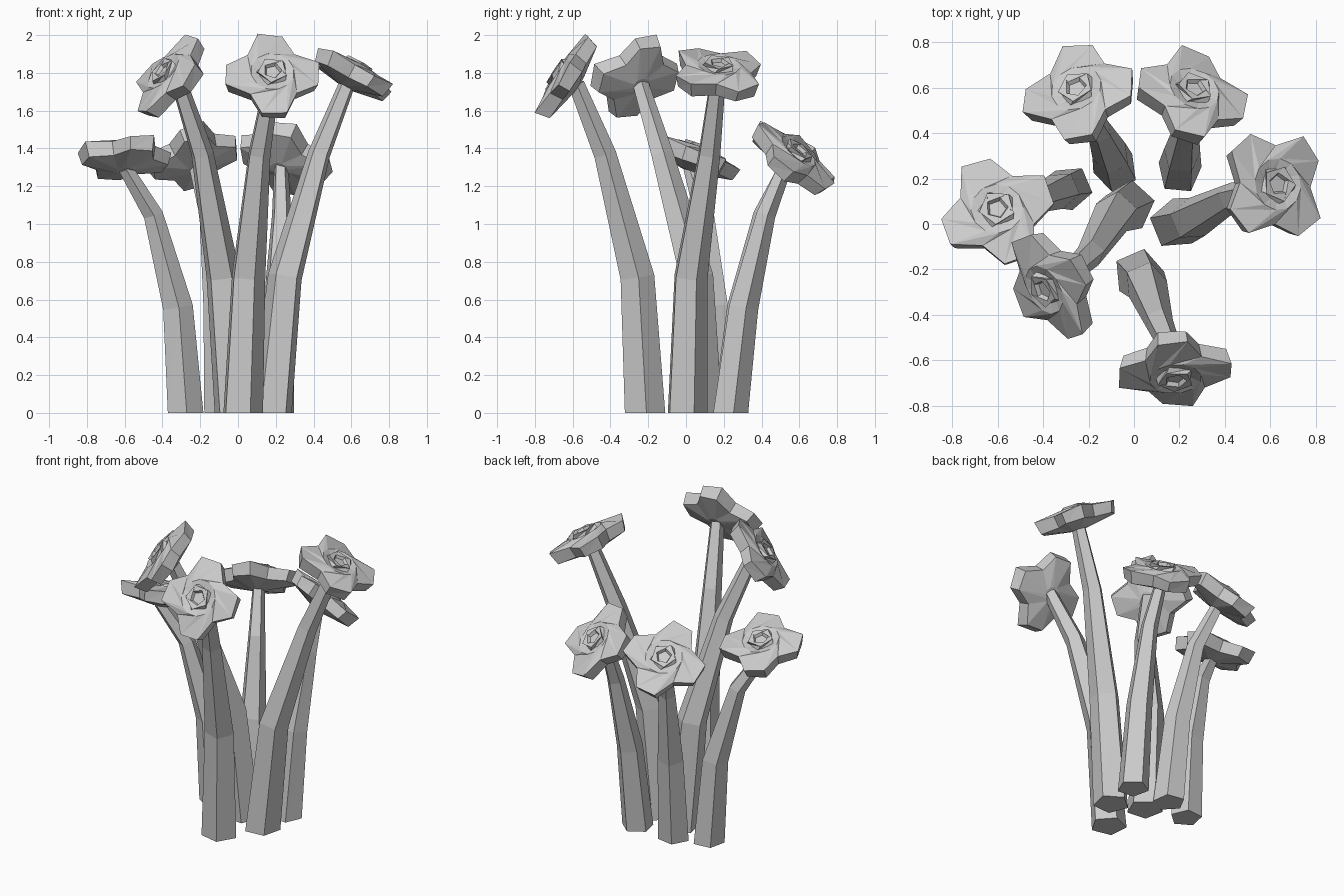
import bpy, bmesh, math
from mathutils import Vector, Matrix

old = bpy.data.objects.get("Cube")
if old:
    bpy.data.objects.remove(old, do_unlink=True)

grey = bpy.data.materials.new("plain_grey")
grey.use_nodes = True
colour = (0.6, 0.6, 0.6, 1)
grey.diffuse_color = colour
grey.node_tree.nodes["Principled BSDF"].inputs["Base Color"].default_value = colour


def loft(name, rings, matrix=Matrix()):
    """Skin a list of equal rings, capping both ends."""
    bm = bmesh.new()
    loops = [[bm.verts.new(matrix @ Vector(p)) for p in ring] for ring in rings]
    n = len(loops[0])
    for a, b in zip(loops, loops[1:]):
        for i in range(n):
            j = (i + 1) % n
            bm.faces.new((a[i], a[j], b[j]))
            bm.faces.new((a[i], b[j], b[i]))
    bm.faces.new(loops[0])
    bm.faces.new(loops[-1])
    # merge coplanar halves back into clean quads
    bmesh.ops.dissolve_limit(bm, angle_limit=math.radians(1), verts=bm.verts[:], edges=bm.edges[:])
    bmesh.ops.recalc_face_normals(bm, faces=bm.faces[:])
    mesh = bpy.data.meshes.new(name)
    bm.to_mesh(mesh)
    bm.free()
    mesh.materials.append(grey)
    obj = bpy.data.objects.new(name, mesh)
    bpy.context.collection.objects.link(obj)


def circle(n, r, z, turn=0):
    return [(r * math.cos(turn + math.tau * i / n), r * math.sin(turn + math.tau * i / n), z)
            for i in range(n)]


def petal_ring(scale, z, twist=0, skew=0):
    """Four blunt petals: two corners each and a notch between."""
    pts = []
    for k in range(4):
        for deg, r, lift in ((-15, 0.25, -skew), (15, 0.26, skew), (46, 0.175, 0)):
            a = math.radians(deg + 90 * k + twist)
            pts.append((r * scale * math.cos(a), r * scale * math.sin(a), z + lift))
    return pts


def flower_head(name, centre, normal, petal):
    """Thick four-petal head facing along normal, one petal pointing along petal."""
    n = Vector(normal).normalized()
    x = Vector(petal)
    x = (x - n * x.dot(n)).normalized()
    y = n.cross(x)
    m = Matrix((x, y, n)).transposed().to_4x4()
    m.translation = centre
    loft(name + "_petals", [
        circle(12, 0.05, -0.085, -0.26),
        petal_ring(0.92, -0.05),
        petal_ring(1.0, 0.025, 0, 0.008),
        circle(12, 0.115, 0.05, 0.2),
        circle(12, 0.06, 0.035, 0.4),
    ], m)
    # spiral bud: a five-sided cup with a sunken floor
    loft(name + "_bud", [
        circle(5, 0.09, 0.03, 0.2),
        circle(5, 0.08, 0.066, 0.5),
        circle(5, 0.05, 0.062, 0.9),
        circle(5, 0.04, 0.045, 0.9),
    ], m)


def stem(name, path, size):
    """Five-sided tapering stalk through the path points."""
    pts = [Vector(p) for p in path]
    radii = [0.113, 0.095, 0.062, 0.045]
    rings = []
    for i, p in enumerate(pts):
        d = pts[min(i + 1, 3)] - pts[max(i - 1, 0)]
        if i == 0:
            d = Vector((0, 0, 1))
        tilt = Vector((0, 0, 1)).rotation_difference(d)
        turn = math.atan2(pts[3].y - pts[0].y, pts[3].x - pts[0].x)
        rings.append([p + tilt @ Vector(q) for q in circle(5, radii[i] * size, 0, turn)])
    loft(name, rings)


# name, head centre, facing, petal direction, stem base and two bends, stem size
flowers = [
    ("back_right", (-0.24, 0.57, 1.36), (-0.28, 0.55, 0.78), (0, 1, -0.7),
     [(-0.08, 0.24, 0), (-0.1, 0.3, 0.56), (-0.15, 0.41, 1.05)], 0.88),
    ("back_left", (0.25, 0.565, 1.35), (0.32, 0.62, 0.7), (0.08, 1, -0.9),
     [(0.2, 0.23, 0), (0.21, 0.3, 0.56), (0.23, 0.42, 1.05)], 0.88),
    ("left", (0.61, 0.17, 1.8), (0.47, 0.1, 0.88), (0.7, 0.7, -0.45),
     [(0.18, 0, 0), (0.25, 0.02, 0.72), (0.43, 0.12, 1.37)], 1),
    ("front", (0.18, -0.64, 1.78), (0.05, -0.83, 0.55), (-0.04, 0.55, 0.83),
     [(0.02, -0.22, 0), (0.05, -0.26, 0.72), (0.11, -0.43, 1.37)], 1),
    ("front_right", (-0.36, -0.27, 1.78), (-0.7, -0.4, 0.6), (0.14, 0.07, 0.21),
     [(-0.02, 0.08, 0), (-0.08, 0.05, 0.72), (-0.19, -0.13, 1.37)], 1),
    ("right", (-0.6, 0.05, 1.36), (-0.05, 0.35, 0.93), (0.93, 0.37, -0.1),
     [(-0.28, 0.16, 0), (-0.32, 0.15, 0.56), (-0.45, 0.1, 1.05)], 0.88),
]
for name, centre, facing, petal, path, size in flowers:
    flower_head(name + "_flower", centre, facing, petal)
    top = Vector(centre) - Vector(facing).normalized() * 0.07
    stem(name + "_stem", path + [top], size)
